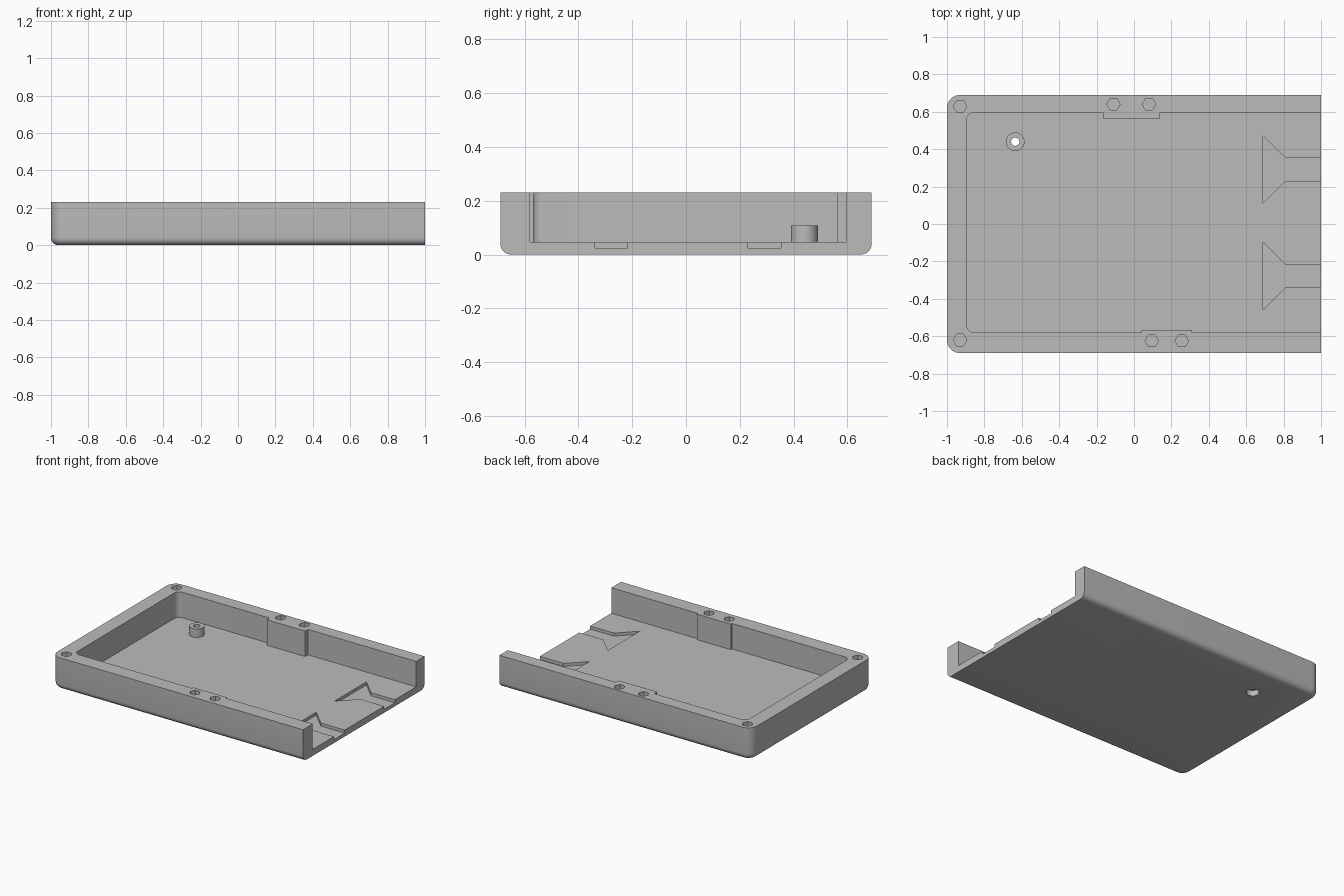
import bpy, bmesh, math

if "Cube" in bpy.data.objects:
    bpy.data.objects.remove(bpy.data.objects["Cube"], do_unlink=True)

GREY = (0.5, 0.5, 0.5, 1)
mat = bpy.data.materials.new("matte grey")
mat.use_nodes = True
mat.diffuse_color = GREY
mat.node_tree.nodes["Principled BSDF"].inputs["Base Color"].default_value = GREY


def loft(name, rings):
    """Closed solid through rings given as (outline, z)."""
    bm = bmesh.new()
    loops = [[bm.verts.new((x, y, z)) for x, y in pts] for pts, z in rings]
    bm.faces.new(loops[0][::-1])
    bm.faces.new(loops[-1])
    for low, high in zip(loops, loops[1:]):
        n = len(low)
        for i in range(n):
            j = (i + 1) % n
            bm.faces.new((low[i], low[j], high[j], high[i]))
    bmesh.ops.recalc_face_normals(bm, faces=bm.faces)
    mesh = bpy.data.meshes.new(name)
    bm.to_mesh(mesh)
    bm.free()
    mesh.materials.append(mat)
    obj = bpy.data.objects.new(name, mesh)
    bpy.context.collection.objects.link(obj)
    return obj


def prism(name, pts, z0, z1):
    return loft(name, [(pts, z0), (pts, z1)])


def circle(x, y, r, sides):
    return [(x + r * math.cos(math.tau * i / sides),
             y + r * math.sin(math.tau * i / sides)) for i in range(sides)]


def tray_outline(x0, x1, y0, y1, r, back_pad=(), front_pad=(), steps=8):
    """Rectangle with rounded left corners and optional wall pads."""
    pts = [(x1, y0), (x1, y1), *back_pad]
    for cy, start in ((y1 - r, 90), (y0 + r, 180)):
        for i in range(steps + 1):
            a = math.radians(start + 90 * i / steps)
            pts.append((x0 + r + r * math.cos(a), cy + r * math.sin(a)))
    return pts + list(front_pad)


def combine(target, tool, operation):
    mod = target.modifiers.new("combine", "BOOLEAN")
    mod.operation = operation
    mod.solver = "EXACT"
    mod.object = tool
    bpy.ops.object.select_all(action="DESELECT")
    bpy.context.view_layer.objects.active = target
    target.select_set(True)
    bpy.ops.object.modifier_apply(modifier=mod.name)
    bpy.data.objects.remove(tool, do_unlink=True)


# Outer shell with rounded lower edge, plain at the open end
ROUND, STEPS, TOP = 0.04, 6, 0.23
rings = []
for i in range(STEPS + 1):
    a = math.pi / 2 * i / STEPS
    d = ROUND * (1 - math.sin(a))
    rings.append((tray_outline(-1 + d, 1, -0.69 + d, 0.69 - d, 0.07 - d),
                  ROUND * (1 - math.cos(a))))
rings.append((tray_outline(-1, 1, -0.69, 0.69, 0.07), TOP))
tray = loft("enclosure_tray", rings)

# Cavity, leaving a thicker pad on each long wall
back_pad = [(0.14, 0.595), (0.14, 0.563), (-0.165, 0.563), (-0.165, 0.595)]
front_pad = [(0.04, -0.58), (0.04, -0.566), (0.31, -0.566), (0.31, -0.58)]
cavity = tray_outline(-0.895, 1.1, -0.58, 0.595, 0.04, back_pad, front_pad)
combine(tray, prism("cavity_cutter", cavity, 0.047, 0.4), "DIFFERENCE")

# Flared cable grooves in the floor
for cy in (0.292, -0.278):
    half = [(0.69, 0.18), (0.81, 0.061), (1.1, 0.061)]
    groove = [(x, cy + y) for x, y in half] + [(x, cy - y) for x, y in half[::-1]]
    combine(tray, prism("groove_cutter", groove, 0.025, 0.1), "DIFFERENCE")

# Standoff with through hole and recess underneath
px, py = -0.635, 0.44
combine(tray, prism("standoff", circle(px, py, 0.05, 32), 0.042, 0.108), "UNION")
combine(tray, prism("standoff_hole", circle(px, py, 0.022, 24), -0.1, 0.2), "DIFFERENCE")
combine(tray, prism("standoff_recess", circle(px, py, 0.042, 24), -0.1, 0.04), "DIFFERENCE")

# Hexagonal fastener holes in the rim
for x, y in ((-0.93, 0.63), (-0.93, -0.62), (-0.11, 0.64), (0.08, 0.64),
             (0.095, -0.625), (0.255, -0.625)):
    combine(tray, prism("fastener_cutter", circle(x, y, 0.036, 6), 0.02, 0.4), "DIFFERENCE")

bpy.ops.object.select_all(action="DESELECT")
bpy.context.view_layer.objects.active = tray
tray.select_set(True)
bpy.ops.object.shade_smooth_by_angle(angle=math.radians(30))
